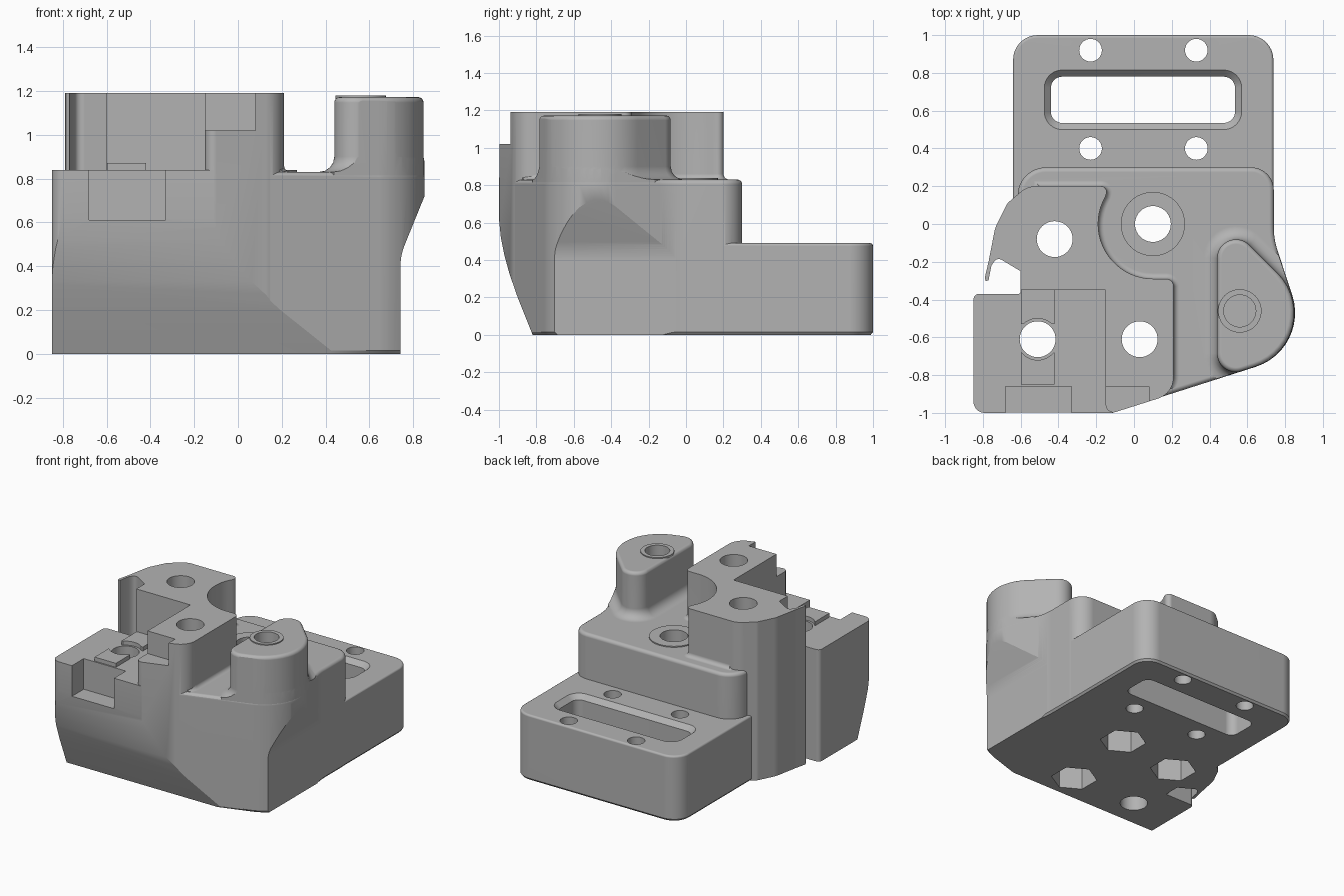
import bpy, bmesh
from math import sin, cos, pi, radians, acos, tan
from mathutils import Vector

cube = bpy.data.objects.get("Cube")
if cube:
    bpy.data.objects.remove(cube, do_unlink=True)

grey = bpy.data.materials.new("machined_grey")
grey.use_nodes = True
grey.diffuse_color = (0.45, 0.45, 0.45, 1)
grey.node_tree.nodes["Principled BSDF"].inputs["Base Color"].default_value = (0.45, 0.45, 0.45, 1)


def rounded(corners, seg=8):
    """Polygon whose corners (x, y, radius) are filleted."""
    out, n = [], len(corners)
    for i, c in enumerate(corners):
        p = Vector(c[:2])
        r = c[2] if len(c) > 2 else 0
        if not r:
            out.append(p)
            continue
        u = (Vector(corners[i - 1][:2]) - p).normalized()
        v = (Vector(corners[(i + 1) % n][:2]) - p).normalized()
        half = acos(max(-1, min(1, u.dot(v)))) / 2
        mid = p + (u + v).normalized() * r / sin(half)
        a, b = p + u * r / tan(half) - mid, p + v * r / tan(half) - mid
        sweep = a.angle_signed(b)
        for k in range(seg + 1):
            t = -sweep * k / seg
            out.append(mid + Vector((a.x * cos(t) - a.y * sin(t), a.x * sin(t) + a.y * cos(t))))
    return out


def circle(x, y, r, n=40, start=0):
    return [Vector((x + r * cos(start + 2 * pi * k / n), y + r * sin(start + 2 * pi * k / n))) for k in range(n)]


def offset(pts, d):
    """Push a polygon outward by d."""
    area = sum(pts[i - 1].cross(pts[i]) if hasattr(pts[i], "cross") else 0 for i in range(len(pts)))
    s = 1 if area > 0 else -1
    out = []
    for i, p in enumerate(pts):
        e, f = (p - pts[i - 1]).normalized(), (pts[(i + 1) % len(pts)] - p).normalized()
        m, k = Vector((e.y, -e.x)) * s, Vector((f.y, -f.x)) * s
        out.append(p + (m + k) * d / max(0.3, 1 + m.dot(k)))
    return out


def prism(name, pts, levels, axis="z"):
    """Stack offset copies of a polygon; levels are (height, offset)."""
    place = {"z": lambda p, h: (p.x, p.y, h), "x": lambda p, h: (h, p.x, p.y),
             "y": lambda p, h: (p.x, h, p.y)}[axis]
    bm = bmesh.new()
    rings = [[bm.verts.new(place(p, h)) for p in (offset(pts, d) if d else pts)] for h, d in levels]
    n = len(pts)
    for lo, hi in zip(rings, rings[1:]):
        for i in range(n):
            bm.faces.new((lo[i - 1], lo[i], hi[i], hi[i - 1]))
    bm.faces.new(rings[0])
    bm.faces.new(rings[-1])
    bmesh.ops.recalc_face_normals(bm, faces=bm.faces)
    mesh = bpy.data.meshes.new(name)
    bm.to_mesh(mesh)
    bm.free()
    mesh.materials.append(grey)
    ob = bpy.data.objects.new(name, mesh)
    bpy.context.collection.objects.link(ob)
    return ob


def boolean(target, tool, operation):
    mod = target.modifiers.new("bool", "BOOLEAN")
    mod.operation, mod.solver, mod.object = operation, "EXACT", tool
    bpy.context.view_layer.objects.active = target
    bpy.ops.object.modifier_apply(modifier=mod.name)
    bpy.data.objects.remove(tool, do_unlink=True)


def box(name, x0, x1, y0, y1, z0, z1):
    return prism(name, rounded([(x0, y0), (x1, y0), (x1, y1), (x0, y1)]), [(z0, 0), (z1, 0)])


def rim(z, r):
    """Levels of a rounded top edge."""
    return [(z - r + r * sin(t), r * cos(t) - r) for t in (0, pi / 8, pi / 4, 3 * pi / 8, pi / 2)]


def flare(z, r):
    """Levels of a concave fillet rising from a floor."""
    return [(z + r * (1 - cos(t)), r * (1 - sin(t))) for t in (0, pi / 8, pi / 4, 3 * pi / 8, pi / 2)]


foot = [(0, -0.012), (0.015, 0)]

# Middle shelf
shelf_shape = rounded([(-0.64, 0.3, 0.15), (-0.55, -0.3), (-0.1, -0.9936), (0.933, -0.664, 0.3),
                       (0.74, -0.08, 0.4), (0.74, 0.3, 0.12)], 12)
body = prism("mounting_block", shelf_shape, foot + rim(0.83, 0.025))

# Rear plate
plate = rounded([(-0.64, 1, 0.13), (0.738, 1, 0.13), (0.738, -0.1), (-0.64, -0.1)])
boolean(body, prism("rear_plate", plate, foot + rim(0.49, 0.015)), "UNION")

# Front left block
block = rounded([(-0.85, -0.37, 0.03), (-0.85, -1, 0.06), (-0.11, -1), (-0.11, -0.34),
                 (-0.602, -0.34), (-0.602, -0.37, 0.01)])
boolean(body, prism("front_block", block, [(0, 0), (0.84, 0)]), "UNION")

# Tall tower with hook and a concave bay
bay = [(0.1 + 0.29 * cos(radians(a)), 0.29 * sin(radians(a))) for a in range(270, 149, -6)]
inner_side = [(0.21, -0.898, 0.12), (0.21, -0.29, 0.04)] + bay + [(-0.135, 0.2, 0.03)]
tower = rounded([(-0.79, -0.285), (-0.785, -0.302), (-0.77, -0.298), (-0.755, -0.22),
                 (-0.725, -0.175, 0.03), (-0.6, -0.25), (-0.6, -0.35), (-0.15, -0.35),
                 (-0.15, -1.012, 0.04)] + inner_side +
                [(-0.565, 0.2, 0.12), (-0.67, 0.11, 0.05), (-0.735, -0.02, 0.15), (-0.77, -0.2, 0.1)])
boolean(body, prism("tower", tower, [(0, 0), (1.19, 0)]), "UNION")

# Fillet at the tower's foot, kept within the shelf
fillet_shape = rounded([(-0.1, -0.95)] + inner_side + [(-0.5, 0.2), (-0.5, -0.3), (-0.1, -0.3)])
fillet = prism("tower_fillet", fillet_shape, [(0.78, 0.03)] + flare(0.83, 0.03) + [(0.865, -0.008)])
boolean(fillet, prism("column", shelf_shape, [(0.5, -0.026), (1.4, -0.026)]), "INTERSECT")
boolean(body, fillet, "UNION")

# Rounded post
post_shape = rounded([(0.44, -0.821, 0.1), (1.108, -0.608, 0.3), (0.44, 0.06, 0.1)], 14)
post = prism("post", post_shape, [(0.7, 0.07)] + flare(0.83, 0.07) + rim(1.172, 0.025))
boolean(post, prism("column", shelf_shape, [(0.5, -0.002), (1.4, -0.002)]), "INTERSECT")
boolean(body, post, "UNION")

# Raised rings on the post and shelf
boolean(body, prism("post_ring", circle(0.56, -0.46, 0.115), [(1.1, 0), (1.18, 0)]), "UNION")
boolean(body, prism("shelf_ring", circle(0.1, 0, 0.17), [(0.7, 0), (0.838, 0)]), "UNION")

# Locating keys on the front block
for y0, y1 in ((-0.53, -0.345), (-0.85, -0.68)):
    key = box("key", -0.597, -0.42, y0, y1, 0.8, 0.87)
    boolean(key, prism("key_relief", circle(-0.51, -0.61, 0.11), [(0.7, 0), (1, 0)]), "DIFFERENCE")
    boolean(body, key, "UNION")

# Sloping front underside and tapered right flank
slope = rounded([(-0.78, -0.1), (-0.82, 0), (-0.9, 0.2), (-0.945, 0.33), (-0.972, 0.43), (-0.99, 0.52),
                 (-1.001, 0.63), (-1.2, 0.63), (-1.2, -0.1)])
boolean(body, prism("front_slope", slope, [(-1.2, 0), (1.2, 0)], "x"), "DIFFERENCE")
flank = rounded([(0.742, -0.1), (0.742, 0.45, 0.25), (0.86, 0.74), (1.2, 0.74), (1.2, -0.1)])
boolean(body, prism("flank_taper", flank, [(-1.2, 0), (0.1, 0)], "y"), "DIFFERENCE")

# Notches in the front block and tower
boolean(body, box("front_notch", -0.68, -0.33, -1.2, -0.86, 0.61, 1), "DIFFERENCE")
boolean(body, box("tower_notch", -0.3, 0.08, -1.2, -0.86, 1.02, 1.4), "DIFFERENCE")

# Bolt holes, three with hexagonal nut pockets underneath
for x, y, nut in ((-0.42, -0.08, True), (0.1, 0, True), (0.03, -0.61, True), (-0.51, -0.61, False)):
    boolean(body, prism("bolt_hole", circle(x, y, 0.095), [(-0.1, 0), (1.4, 0)]), "DIFFERENCE")
    if nut:
        pocket = circle(x, y, 0.16, 6, pi / 6)
        boolean(body, prism("nut_pocket", pocket, [(-0.1, 0), (0.35, 0)]), "DIFFERENCE")

# Plate holes, chamfered slot and post socket
for x in (-0.23, 0.33):
    for y in (0.4, 0.92):
        boolean(body, prism("plate_hole", circle(x, y, 0.06, 32), [(-0.1, 0), (0.7, 0)]), "DIFFERENCE")
slot = rounded([(-0.44, 0.535, 0.06), (0.535, 0.535, 0.06), (0.535, 0.78, 0.06), (-0.44, 0.78, 0.06)])
boolean(body, prism("slot", slot, [(-0.1, 0), (0.455, 0), (0.5, 0.045)]), "DIFFERENCE")
boolean(body, prism("post_socket", circle(0.56, -0.46, 0.085), [(0.85, 0), (1.4, 0)]), "DIFFERENCE")

# Smooth curved walls, crisp edges
bpy.ops.object.select_all(action="DESELECT")
body.select_set(True)
bpy.context.view_layer.objects.active = body
bpy.ops.object.shade_smooth_by_angle(angle=radians(25))
normals = body.modifiers.new("even_shading", "WEIGHTED_NORMAL")
normals.keep_sharp = True
